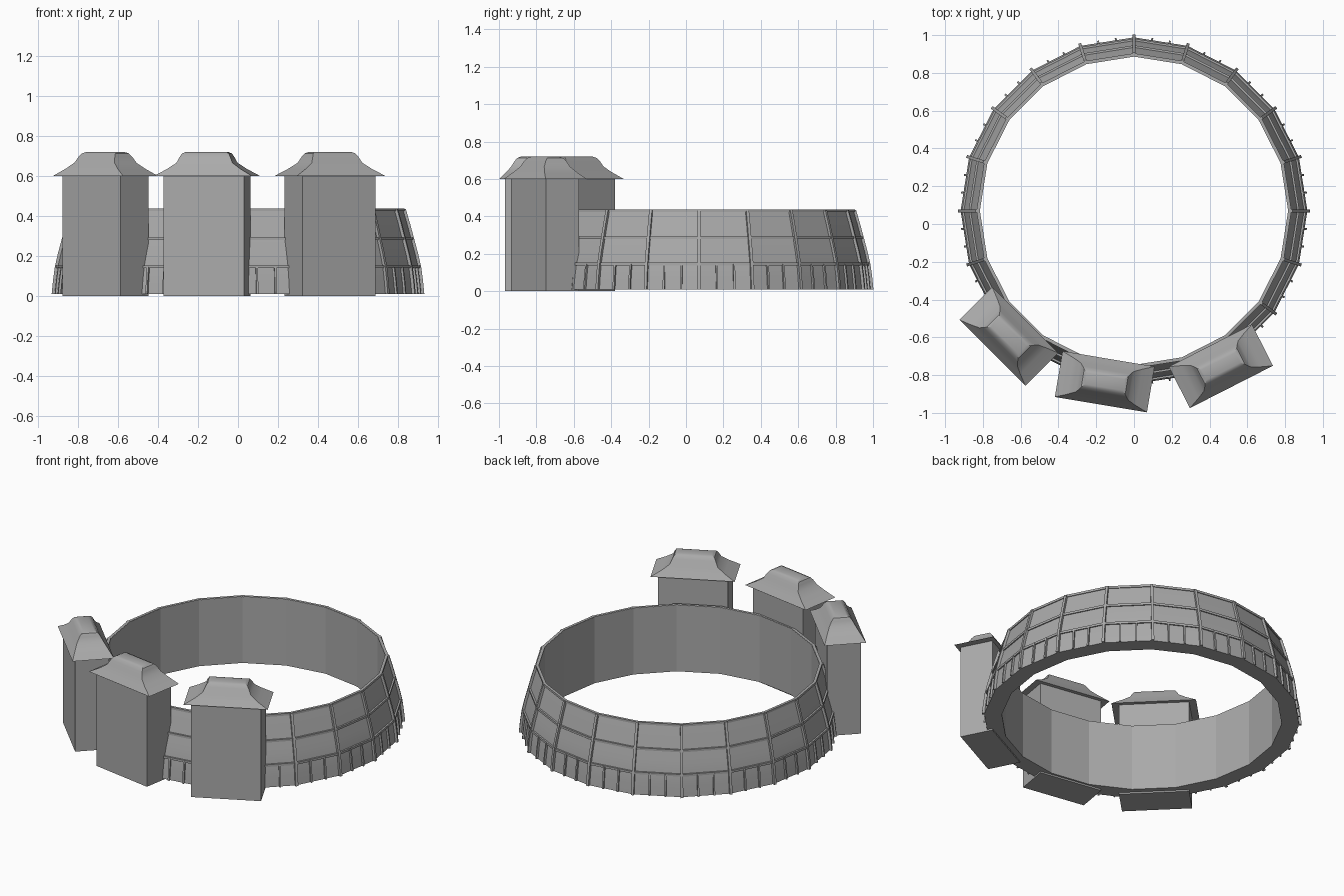
import bpy, bmesh, math
from mathutils import Matrix, Vector

if "Cube" in bpy.data.objects:
    bpy.data.objects.remove(bpy.data.objects["Cube"])

stone = bpy.data.materials.new("plain grey")
stone.use_nodes = True
stone.diffuse_color = (0.4, 0.4, 0.4, 1)
stone.node_tree.nodes["Principled BSDF"].inputs["Base Color"].default_value = (0.4, 0.4, 0.4, 1)

SIDES = 20
STEP = 2 * math.pi / SIDES
CENTRE = Matrix.Translation((0, 0.07, 0))
# Outer wall profile: corner radius, height
WALL = [(0.918, 0.01), (0.911, 0.08), (0.902, 0.145), (0.886, 0.215),
        (0.867, 0.285), (0.847, 0.36), (0.825, 0.435)]
INNER = 0.816


def finish(name, bm, matrix, angle=15):
    bmesh.ops.recalc_face_normals(bm, faces=bm.faces[:])
    mesh = bpy.data.meshes.new(name)
    bm.to_mesh(mesh)
    bm.free()
    obj = bpy.data.objects.new(name, mesh)
    bpy.context.collection.objects.link(obj)
    obj.matrix_world = matrix
    mesh.materials.append(stone)
    bpy.ops.object.select_all(action="DESELECT")
    obj.select_set(True)
    bpy.context.view_layer.objects.active = obj
    bpy.ops.object.shade_smooth_by_angle(angle=math.radians(angle))
    return obj


def bridge(bm, a, b):
    for i in range(len(a)):
        j = (i + 1) % len(a)
        bm.faces.new((a[i], a[j], b[j], b[i]))


def ring(bm, section):
    """Sweep a closed radius/height section round the polygon."""
    loops = [[bm.verts.new((r * math.cos(k * STEP), r * math.sin(k * STEP), z))
              for r, z in section] for k in range(SIDES)]
    for k in range(SIDES):
        bridge(bm, loops[k], loops[(k + 1) % SIDES])


def strip(bm, profile, angle, width, out, shift=0.0, scale=1.0):
    """Upright bar following the wall profile."""
    section = [(r * scale + out, z) for r, z in profile]
    section += [(r * scale - 0.008, z) for r, z in reversed(profile)]
    turn = Matrix.Rotation(angle, 3, "Z")
    sides = [[bm.verts.new(turn @ Vector((r, shift + s * width / 2, z)))
              for r, z in section] for s in (-1, 1)]
    bridge(bm, *sides)
    n = len(profile)
    for side in sides:
        for i in range(n - 1):
            bm.faces.new((side[i], side[i + 1], side[-2 - i], side[-1 - i]))


# Ring wall with sloping outside and upright inside
bm = bmesh.new()
ring(bm, WALL + [(INNER, 0.435), (INNER, 0.01)])
finish("ring_wall", bm, CENTRE)

# Ribs on every corner
bm = bmesh.new()
for k in range(SIDES):
    strip(bm, WALL, k * STEP, 0.016, 0.014)
finish("corner_ribs", bm, CENTRE)

# Two short posts in each bay below the lowest rail
bm = bmesh.new()
for k in range(SIDES):
    for s in (-1, 1):
        strip(bm, WALL[:3], (k + 0.5) * STEP, 0.01, 0.012,
              s * 0.047, math.cos(STEP / 2))
finish("short_posts", bm, CENTRE)

# Horizontal rails
for name, index in (("lower_rail", 2), ("middle_rail", 4), ("top_rail", 6)):
    r, z = WALL[index]
    low, high = (z - 0.012, z + 0.002) if index == 6 else (z - 0.007, z + 0.007)
    bm = bmesh.new()
    ring(bm, [(r + 0.009, low), (r + 0.009, high), (r - 0.008, high), (r - 0.008, low)])
    finish(name, bm, CENTRE)

# Roof levels: half length, half depth, height
ROOF = [(0.247, 0.123, 0.6), (0.185, 0.098, 0.635), (0.142, 0.078, 0.665),
        (0.128, 0.062, 0.695), (0.118, 0.048, 0.712), (0.1, 0.03, 0.72)]


def tower(label, x, y, degrees):
    place = Matrix.Translation((x, y, 0)) @ Matrix.Rotation(math.radians(degrees), 4, "Z")
    bm = bmesh.new()
    size = Matrix.Translation((0, 0, 0.3)) @ Matrix.Diagonal((0.41, 0.2, 0.6, 1))
    bmesh.ops.create_cube(bm, size=1, matrix=size)
    finish(label + "_tower", bm, place)
    bm = bmesh.new()
    loops = [[bm.verts.new((sx * a, sy * b, z))
              for sx, sy in ((-1, -1), (1, -1), (1, 1), (-1, 1))] for a, b, z in ROOF]
    for lower, upper in zip(loops, loops[1:]):
        bridge(bm, lower, upper)
    bm.faces.new(loops[0])
    bm.faces.new(loops[-1])
    finish(label + "_roof", bm, place, 32)


tower("right", -0.663, -0.595, -45)
tower("middle", -0.155, -0.835, -9.5)
tower("left", 0.46, -0.753, 27)
